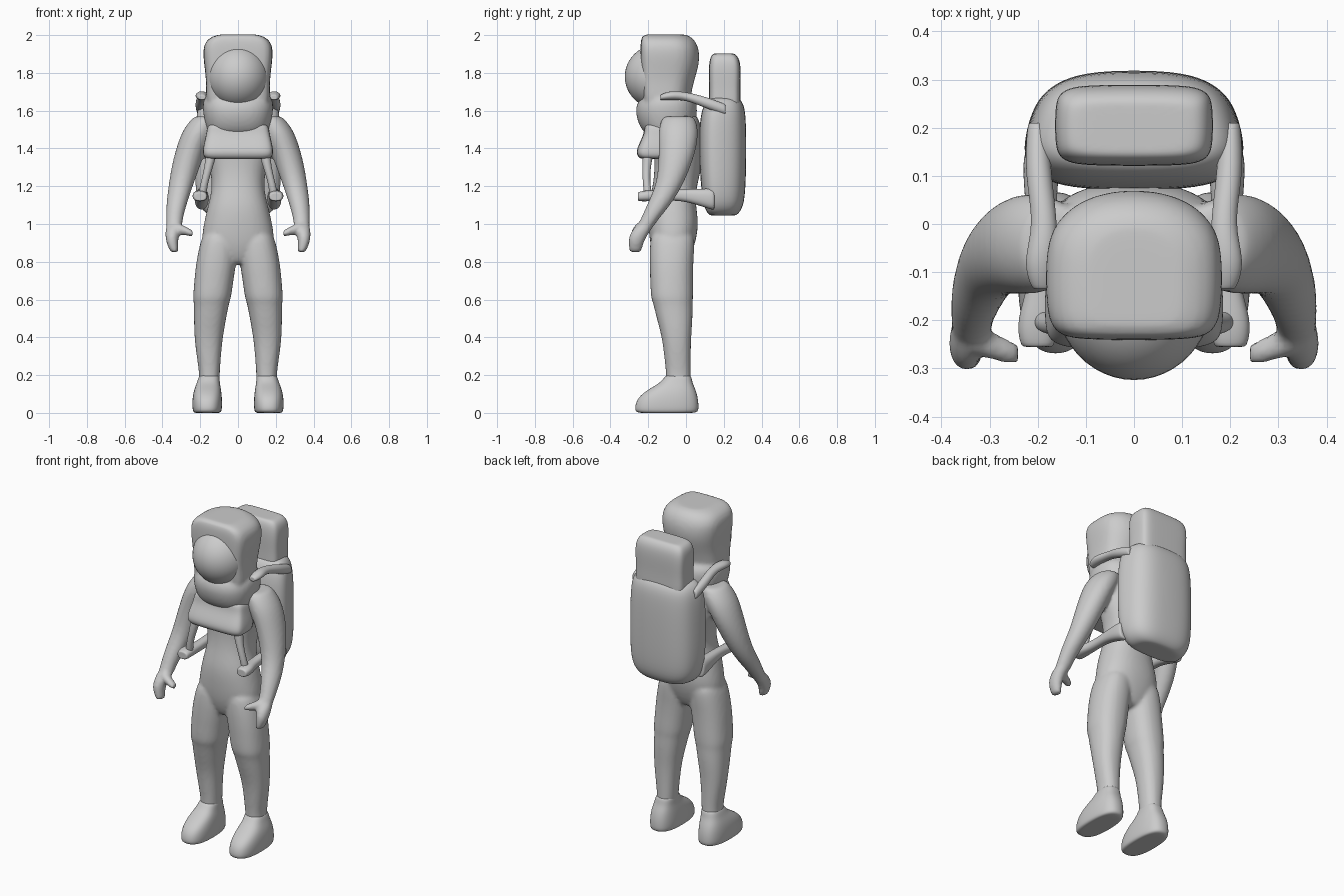
import bpy, bmesh, math


def loft(name, secs, axis='z', n=2.0, nf=None, taper=0.0, sides=16, subsurf=True):
    """Skin rounded rings. Section: (t, a, b, ra, rb); a, b are the centre across the axis."""
    bm = bmesh.new()

    def ring(t, a, b, ra, rb):
        vs = []
        for i in range(sides):
            ang = 2 * math.pi * (i + 0.5) / sides
            c, s = math.cos(ang), math.sin(ang)
            e = 2 / (nf if nf and s < 0 else n)
            u = math.copysign(abs(c) ** e, c)
            v = math.copysign(abs(s) ** e, s)
            p, q = a + 1.02 * ra * u * (1 - taper * v), b + 1.02 * rb * v
            vs.append(bm.verts.new({'z': (p, q, t), 'y': (p, t, q), 'x': (t, p, q)}[axis]))
        return vs

    def inset(s):
        return (s[0], s[1], s[2], s[3] * 0.7, s[4] * 0.7)

    rings = [ring(*s) for s in [inset(secs[0])] + list(secs) + [inset(secs[-1])]]
    for r0, r1 in zip(rings, rings[1:]):
        for i in range(sides):
            j = (i + 1) % sides
            bm.faces.new((r0[i], r0[j], r1[j], r1[i]))
    bm.faces.new(rings[0])
    bm.faces.new(rings[-1])
    bmesh.ops.recalc_face_normals(bm, faces=bm.faces)
    for f in bm.faces:
        f.smooth = True
    me = bpy.data.meshes.new(name)
    bm.to_mesh(me)
    bm.free()
    ob = bpy.data.objects.new(name, me)
    bpy.context.collection.objects.link(ob)
    if subsurf:
        ob.modifiers.new("Smooth", 'SUBSURF').levels = 2
        ob.modifiers["Smooth"].render_levels = 2
    return ob


def side_x(secs, s):
    return [(t, a * s, b, ra, rb) for t, a, b, ra, rb in secs]


def fuse(name, parts, voxel=0.011, smooth=4):
    """Join overlapping parts and blend them into one soft skin."""
    bpy.ops.object.select_all(action='DESELECT')
    for p in parts:
        p.select_set(True)
    bpy.context.view_layer.objects.active = parts[0]
    bpy.ops.object.join()
    ob = bpy.context.view_layer.objects.active
    ob.name = name
    sub = ob.modifiers.new("Round", 'SUBSURF')
    sub.levels = sub.render_levels = 2
    rm = ob.modifiers.new("Fuse", 'REMESH')
    rm.mode, rm.voxel_size, rm.use_smooth_shade = 'VOXEL', voxel, True
    sm = ob.modifiers.new("Blend", 'SMOOTH')
    sm.factor, sm.iterations = 0.5, smooth
    return ob


# Suit: torso, legs, arms and hands
suit = [loft("torso", [
    (0.79, 0, -0.075, 0.10, 0.08), (0.88, 0, -0.072, 0.20, 0.118), (1.0, 0, -0.065, 0.182, 0.135),
    (1.1, 0, -0.075, 0.158, 0.125), (1.2, 0, -0.06, 0.133, 0.115), (1.3, 0, -0.04, 0.15, 0.125),
    (1.4, 0, -0.04, 0.19, 0.13), (1.5, 0, -0.04, 0.20, 0.125), (1.58, 0, -0.05, 0.16, 0.11)],
    n=2.3, subsurf=False)]
leg = [(0.14, 0.155, -0.04, 0.055, 0.065), (0.2, 0.15, -0.04, 0.053, 0.064),
       (0.3, 0.155, -0.045, 0.064, 0.07), (0.4, 0.156, -0.05, 0.075, 0.077),
       (0.5, 0.148, -0.06, 0.085, 0.095), (0.585, 0.14, -0.07, 0.093, 0.104),
       (0.605, 0.138, -0.074, 0.101, 0.112), (0.7, 0.128, -0.076, 0.103, 0.113),
       (0.8, 0.115, -0.078, 0.107, 0.116), (0.95, 0.095, -0.07, 0.095, 0.12)]
arm = [(0.98, 0.338, -0.22, 0.042, 0.045), (1.03, 0.336, -0.19, 0.044, 0.047),
       (1.1, 0.327, -0.145, 0.054, 0.063), (1.2, 0.304, -0.09, 0.064, 0.07),
       (1.3, 0.278, -0.062, 0.075, 0.085), (1.4, 0.248, -0.044, 0.08, 0.1),
       (1.5, 0.205, -0.04, 0.088, 0.108), (1.57, 0.165, -0.04, 0.07, 0.085)]
hand = [(0.85, 0.335, -0.268, 0.022, 0.032), (0.9, 0.35, -0.266, 0.031, 0.04),
        (0.95, 0.349, -0.25, 0.038, 0.05), (1.0, 0.337, -0.21, 0.042, 0.048)]
thumb = [(0.335, -0.235, 0.985, 0.035, 0.032), (0.28, -0.26, 0.963, 0.028, 0.024),
         (0.24, -0.27, 0.95, 0.022, 0.018)]
for s in (-1, 1):
    suit.append(loft("leg", side_x(leg, s), n=2.3, subsurf=False))
    suit.append(loft("arm", side_x(arm, s), subsurf=False))
    suit.append(loft("hand", side_x(hand, s), subsurf=False))
    suit.append(loft("thumb", [(t * s, a, b, ra, rb) for t, a, b, ra, rb in thumb], 'x', subsurf=False))
fuse("suit", suit)

# Boots
boot = [(0.0, 0.163, -0.102, 0.074, 0.165), (0.03, 0.163, -0.102, 0.079, 0.169),
        (0.08, 0.163, -0.097, 0.078, 0.16), (0.125, 0.161, -0.075, 0.071, 0.125),
        (0.16, 0.157, -0.05, 0.06, 0.083), (0.2, 0.152, -0.04, 0.054, 0.068)]
for s, side in ((-1, "right"), (1, "left")):
    loft("boot_" + side, side_x(boot, s), n=2.6)

# Helmet, collar and visor: flat-fronted shell with a rounded back
helmet = loft("helmet", [
    (1.62, 0, -0.10, 0.165, 0.12), (1.68, 0, -0.10, 0.17, 0.125), (1.76, 0, -0.095, 0.168, 0.138),
    (1.85, 0, -0.083, 0.18, 0.155), (1.93, 0, -0.085, 0.187, 0.155), (1.98, 0, -0.097, 0.165, 0.14),
    (2.003, 0, -0.11, 0.11, 0.115)], n=2.2, nf=6, taper=-0.03, subsurf=False)
collar = loft("collar", [
    (1.47, 0, -0.09, 0.155, 0.12), (1.52, 0, -0.1, 0.172, 0.15), (1.6, 0, -0.105, 0.187, 0.165),
    (1.65, 0, -0.1, 0.186, 0.155), (1.69, 0, -0.095, 0.165, 0.125)], n=2.4, subsurf=False)
fuse("helmet_shell", [helmet, collar], smooth=3)
bpy.ops.mesh.primitive_uv_sphere_add(segments=48, ring_count=24, location=(0, -0.145, 1.78))
visor = bpy.context.object
visor.name = "visor"
visor.scale = (0.165, 0.179, 0.172)
bpy.ops.object.shade_smooth()

# Chest control box
loft("chest_box", [
    (1.345, 0, -0.17, 0.175, 0.075), (1.375, 0, -0.175, 0.186, 0.09), (1.42, 0, -0.165, 0.18, 0.085),
    (1.48, 0, -0.145, 0.165, 0.075), (1.53, 0, -0.14, 0.16, 0.08)], n=5)

# Life-support backpack with its upper box
loft("backpack", [
    (1.045, 0, 0.195, 0.15, 0.075), (1.09, 0, 0.2, 0.205, 0.105), (1.2, 0, 0.197, 0.222, 0.119),
    (1.4, 0, 0.194, 0.222, 0.125), (1.55, 0, 0.195, 0.218, 0.122), (1.63, 0, 0.2, 0.205, 0.108),
    (1.67, 0, 0.2, 0.17, 0.08)], n=3, taper=0.13)
loft("backpack_top", [
    (1.6, 0, 0.205, 0.165, 0.085), (1.7, 0, 0.205, 0.158, 0.08), (1.8, 0, 0.205, 0.164, 0.085),
    (1.87, 0, 0.205, 0.16, 0.08), (1.902, 0, 0.2, 0.135, 0.06)], n=5)

# Shoulder bars, hip arms and hoses, mirrored
bar = [(0.21, 0.2, 1.605, 0.022, 0.03), (0.1, 0.2, 1.645, 0.028, 0.03), (0.0, 0.182, 1.678, 0.024, 0.021),
       (-0.08, 0.197, 1.682, 0.035, 0.025), (-0.135, 0.19, 1.67, 0.022, 0.015)]
hip = [(0.15, 0.19, 1.13, 0.04, 0.06), (0.08, 0.195, 1.14, 0.035, 0.045), (-0.02, 0.19, 1.155, 0.028, 0.03),
       (-0.13, 0.19, 1.15, 0.028, 0.026), (-0.2, 0.203, 1.15, 0.042, 0.03), (-0.255, 0.2, 1.145, 0.036, 0.025)]
hose = [(1.15, 0.19, -0.2, 0.022, 0.022), (1.22, 0.178, -0.21, 0.019, 0.019),
        (1.3, 0.155, -0.21, 0.022, 0.022), (1.38, 0.14, -0.2, 0.03, 0.03)]
for s, side in ((-1, "right"), (1, "left")):
    loft("shoulder_bar_" + side, side_x(bar, s), 'y')
    loft("hip_arm_" + side, side_x(hip, s), 'y', n=2.4)
    loft("hose_" + side, side_x(hose, s))
